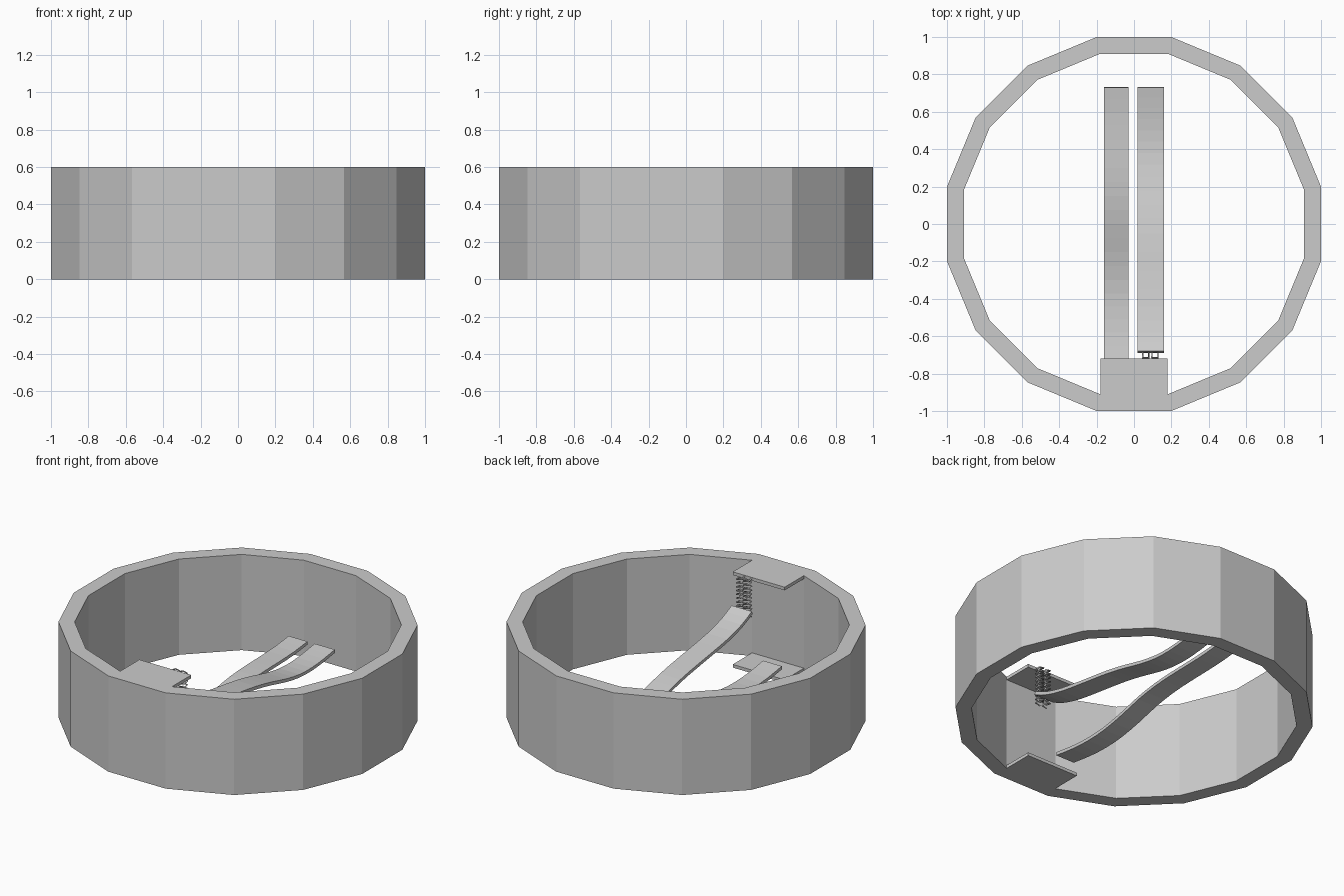
import bpy
import bmesh
import math
from mathutils import Vector

cube = bpy.data.objects.get("Cube")
if cube:
    bpy.data.objects.remove(cube, do_unlink=True)

HEIGHT = 0.6
SIDES = 16
INNER = 0.91     # inner wall distance, outer wall is at 1
SHEET = 0.02     # thickness of ledges and straps

grey = bpy.data.materials.new("plain_grey")
grey.use_nodes = True
grey.diffuse_color = (0.6, 0.6, 0.6, 1)
grey.node_tree.nodes["Principled BSDF"].inputs["Base Color"].default_value = (0.6, 0.6, 0.6, 1)


def add_object(name, data):
    obj = bpy.data.objects.new(name, data)
    bpy.context.collection.objects.link(obj)
    data.materials.append(grey)
    return obj


def mesh_object(name, bm):
    bmesh.ops.recalc_face_normals(bm, faces=bm.faces)
    mesh = bpy.data.meshes.new(name)
    bm.to_mesh(mesh)
    bm.free()
    return add_object(name, mesh)


# Ring wall with flat facets
bm = bmesh.new()
loops = []
for apothem, z in ((1, 0), (1, HEIGHT), (INNER, HEIGHT), (INNER, 0)):
    radius = apothem / math.cos(math.pi / SIDES)
    angles = [(i + 0.5) * math.tau / SIDES for i in range(SIDES)]
    loops.append([bm.verts.new((radius * math.cos(a), radius * math.sin(a), z)) for a in angles])
for k in range(4):
    low, high = loops[k], loops[(k + 1) % 4]
    for i in range(SIDES):
        j = (i + 1) % SIDES
        bm.faces.new((low[i], low[j], high[j], high[i]))
mesh_object("ring_wall", bm)


# Ledges projecting inward from the front wall
def ledge(name, z):
    bm = bmesh.new()
    bmesh.ops.create_cube(bm, size=1)
    bmesh.ops.scale(bm, vec=(0.36, 0.2, SHEET), verts=bm.verts)
    bmesh.ops.translate(bm, vec=(0, -0.82, z), verts=bm.verts)
    mesh_object(name, bm)


ledge("upper_ledge", HEIGHT - SHEET / 2)
ledge("lower_ledge", SHEET / 2)


# Wavy straps: a smooth line of (y, z) points swept across the width
def smooth_line(points, steps=2):
    pts = [Vector(p) for p in points]
    pts = [2 * pts[0] - pts[1]] + pts + [2 * pts[-1] - pts[-2]]
    line = []
    for a, b, c, d in zip(pts, pts[1:], pts[2:], pts[3:]):
        for s in range(steps):
            t = s / steps
            line.append(0.5 * (2 * b + (c - a) * t + (2 * a - 5 * b + 4 * c - d) * t**2
                               + (3 * b - a - 3 * c + d) * t**3))
    return line + [pts[-2]]


def strap(name, x0, x1, points):
    bm = bmesh.new()
    rows = [[bm.verts.new((x, p.x, p.y)) for x in (x0, x1)] for p in smooth_line(points)]
    for a, b in zip(rows, rows[1:]):
        bm.faces.new((a[0], a[1], b[1], b[0]))
    mesh = bpy.data.meshes.new(name)
    bm.to_mesh(mesh)
    bm.free()
    solid = add_object(name, mesh).modifiers.new("thickness", "SOLIDIFY")
    solid.thickness = SHEET
    solid.offset = -1


strap("low_strap", -0.16, -0.03,
      [(-0.72, 0.10), (-0.58, 0.08), (-0.44, 0.072), (-0.3, 0.08), (-0.15, 0.108),
       (0, 0.145), (0.15, 0.168), (0.3, 0.177), (0.45, 0.18), (0.6, 0.186), (0.73, 0.2)])
strap("high_strap", 0.02, 0.16,
      [(-0.68, 0.41), (-0.58, 0.365), (-0.44, 0.328), (-0.25, 0.298), (-0.05, 0.268),
       (0.1, 0.237), (0.25, 0.2), (0.38, 0.178), (0.5, 0.174), (0.62, 0.184), (0.73, 0.2)])


# Pair of square coil springs in front of the upper ledge
def spring(name, x, turns=10, half=0.016):
    corners = ((-1, -1), (1, -1), (1, 1), (-1, 1))
    bottom, top = 0.355, 0.595
    count = turns * 4
    curve = bpy.data.curves.new(name, "CURVE")
    curve.dimensions = "3D"
    curve.bevel_depth = 0.005
    curve.bevel_resolution = 0
    curve.use_fill_caps = True
    path = curve.splines.new("POLY")
    path.points.add(count)
    for i, point in enumerate(path.points):
        cx, cy = corners[i % 4]
        point.co = (x + cx * half, -0.7 + cy * half, bottom + (top - bottom) * i / count, 1)
    add_object(name, curve)


spring("left_spring", 0.112)
spring("right_spring", 0.063)
